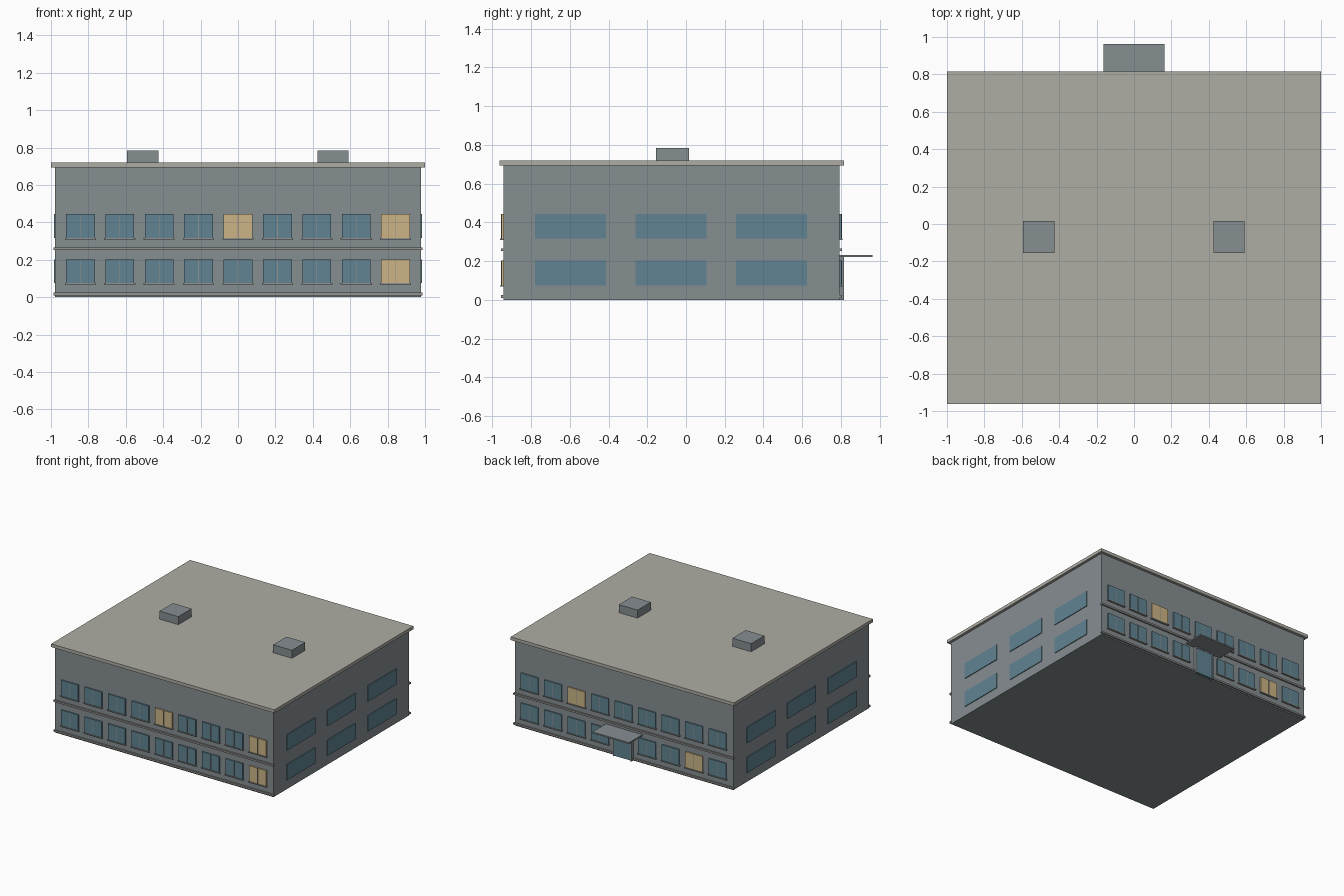
import bpy

cube = bpy.data.objects.get("Cube")
if cube:
    bpy.data.objects.remove(cube, do_unlink=True)


def material(name, rgb):
    """Flat material from 0-255 display values, stored as linear."""
    linear = [((c / 255 + 0.055) / 1.055) ** 2.4 for c in rgb] + [1.0]
    mat = bpy.data.materials.new(name)
    mat.use_nodes = True
    mat.diffuse_color = linear
    mat.node_tree.nodes["Principled BSDF"].inputs["Base Color"].default_value = linear
    return mat


WALL = material("grey wall", (134, 142, 145))
ROOF = material("warm grey roof", (174, 172, 164))
GLASS = material("blue glass", (97, 132, 147))
LIT = material("lit glass", (204, 181, 134))
TRIM = material("grey trim", (146, 147, 144))


def box(name, mat, x, y, z):
    """Box spanning the given (low, high) ranges."""
    spans = (x, y, z)
    verts = [(a, b, c) for c in z for b in y for a in x]
    faces = [(0, 2, 3, 1), (4, 5, 7, 6), (0, 1, 5, 4),
             (2, 6, 7, 3), (0, 4, 6, 2), (1, 3, 7, 5)]
    centre = [sum(s) / 2 for s in spans]
    mesh = bpy.data.meshes.new(name)
    mesh.from_pydata([[v - c for v, c in zip(p, centre)] for p in verts], [], faces)
    mesh.materials.append(mat)
    obj = bpy.data.objects.new(name, mesh)
    obj.location = centre
    bpy.context.collection.objects.link(obj)
    return obj


FRONT, BACK, SIDE = -0.943, 0.793, 0.979
FLOORS = {"ground": (0.075, 0.202), "upper": (0.316, 0.444)}
SPACING, HALF_WINDOW = 0.2107, 0.077

# Main block and overhanging flat roof
box("walls", WALL, (-SIDE, SIDE), (FRONT, BACK), (0, 0.694))
box("roof_slab", ROOF, (-1, 1), (-0.963, 0.815), (0.694, 0.72))

# Rooftop units
for side, cx in (("right", -0.51), ("left", 0.508)):
    box(f"roof_unit_{side}", WALL, (cx - 0.084, cx + 0.084), (-0.155, 0.015), (0.72, 0.785))

# Long facades: ledges, window rows, sills; lit windows by (floor, column)
facades = {
    "front": (FRONT, -1, {("upper", 4), ("upper", 8), ("ground", 8)}),
    "back": (BACK, 1, {("upper", 6), ("ground", 1)}),
}
for face, (wall_y, out, lit) in facades.items():

    def depth(d):
        return tuple(sorted((wall_y - out * 0.005, wall_y + out * d)))

    box(f"{face}_floor_ledge", TRIM, (-0.986, 0.986), depth(0.012), (0.252, 0.266))
    box(f"{face}_base_ledge", TRIM, (-0.986, 0.986), depth(0.012), (0.01, 0.024))
    for floor, (low, high) in FLOORS.items():
        for col in range(9):
            if face == "back" and floor == "ground" and col == 4:
                continue  # entrance goes here
            cx = (col - 4) * SPACING
            name = f"{face}_{floor}_{col + 1}"
            glass = LIT if (floor, col) in lit else GLASS
            box(f"{name}_window", glass, (cx - HALF_WINDOW, cx + HALF_WINDOW),
                depth(0.010), (low, high))
            box(f"{name}_mullion", TRIM, (cx - 0.002, cx + 0.002), depth(0.012), (low, high))
            box(f"{name}_sill", TRIM, (cx - 0.083, cx + 0.083), depth(0.016), (low - 0.007, low))

# Wide windows on both short sides
for side, out in (("left", 1), ("right", -1)):
    span = tuple(sorted((out * (SIDE - 0.005), out * (SIDE + 0.006))))
    for floor, zs in FLOORS.items():
        for i in range(3):
            cy = -0.596 + i * 0.519
            box(f"{side}_{floor}_window_{i + 1}", GLASS, span, (cy - 0.183, cy + 0.183), zs)

# Back entrance with jambs and canopy
box("entrance_door", GLASS, (-0.075, 0.075), (BACK - 0.005, 0.812), (0.004, 0.21))
for side, sx in (("left", 1), ("right", -1)):
    xs = tuple(sorted((sx * 0.075, sx * 0.084)))
    box(f"door_jamb_{side}", WALL, xs, (BACK - 0.005, 0.815), (0, 0.21))
box("door_lintel", WALL, (-0.084, 0.084), (BACK - 0.005, 0.815), (0.21, 0.22))
box("canopy", WALL, (-0.164, 0.164), (BACK - 0.005, 0.963), (0.22, 0.231))
